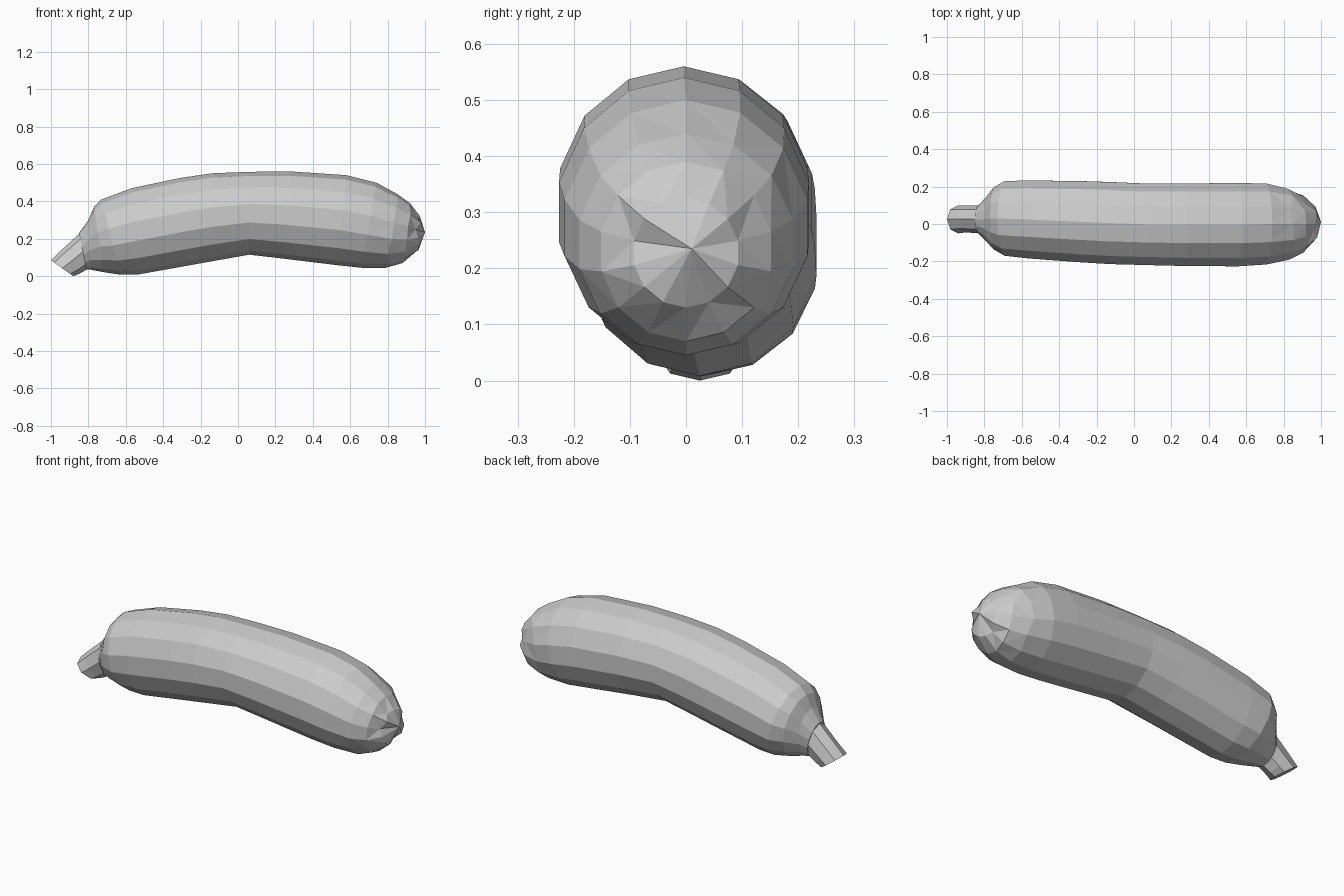
import bpy
import bmesh
import random
from math import cos, sin, tau

cube = bpy.data.objects.get("Cube")
if cube:
    bpy.data.objects.remove(cube)

random.seed(4)

grey = bpy.data.materials.new("plain grey")
grey.use_nodes = True
COLOUR = (0.6, 0.6, 0.6, 1)
grey.diffuse_color = COLOUR
grey.node_tree.nodes["Principled BSDF"].inputs["Base Color"].default_value = COLOUR


def ring(bm, bottom, top, y_min, y_max, sides, jitter=0.0):
    """Elliptical ring leaning from a bottom to a top (x, z) point."""
    verts = []
    for i in range(sides):
        a = tau * i / sides
        t = 0.5 + 0.5 * cos(a)
        y = (y_min + y_max) / 2 + (y_max - y_min) / 2 * sin(a)
        x = bottom[0] + (top[0] - bottom[0]) * t
        z = bottom[1] + (top[1] - bottom[1]) * t
        if 0 < i < sides and i != sides // 2:
            x += random.uniform(-jitter, jitter)
        verts.append(bm.verts.new((x, y, z)))
    return verts


def loft(name, stations, sides, tip=None, jitter_from=9.0):
    """Skin the rings, cap the start, and close the end to a tip or a cap."""
    bm = bmesh.new()
    rings = [ring(bm, *s, sides, 0.015 if s[0][0] > jitter_from else 0)
             for s in stations]
    for a, b in zip(rings, rings[1:]):
        for i in range(sides):
            j = (i + 1) % sides
            bm.faces.new((a[i], a[j], b[j], b[i]))
    bm.faces.new(rings[0])
    if tip:
        end = bm.verts.new(tip)
        for i in range(sides):
            bm.faces.new((rings[-1][i], rings[-1][(i + 1) % sides], end))
    else:
        bm.faces.new(rings[-1])
    # Irregular triangles on the rounded end
    bmesh.ops.triangulate(bm, faces=[
        f for f in bm.faces if f.calc_center_median().x > jitter_from])
    bmesh.ops.recalc_face_normals(bm, faces=bm.faces)
    mesh = bpy.data.meshes.new(name)
    bm.to_mesh(mesh)
    bm.free()
    mesh.materials.append(grey)
    obj = bpy.data.objects.new(name, mesh)
    bpy.context.collection.objects.link(obj)
    return obj


# Curved fruit body: bottom (x, z), top (x, z), back and front width
body = [
    ((-0.81, 0.035), (-0.85, 0.23), -0.05, 0.10),
    ((-0.79, 0.035), (-0.80, 0.30), -0.09, 0.14),
    ((-0.72, 0.022), (-0.77, 0.37), -0.14, 0.20),
    ((-0.63, 0.008), (-0.73, 0.41), -0.175, 0.235),
    ((-0.54, 0.008), (-0.57, 0.47), -0.19, 0.238),
    ((-0.26, 0.058), (-0.31, 0.525), -0.21, 0.235),
    ((-0.11, 0.085), (-0.14, 0.55), -0.22, 0.23),
    ((0.06, 0.115), (0.06, 0.558), -0.225, 0.222),
    ((0.25, 0.093), (0.28, 0.56), -0.23, 0.222),
    ((0.52, 0.06), (0.58, 0.54), -0.232, 0.225),
    ((0.66, 0.045), (0.74, 0.50), -0.222, 0.222),
    ((0.79, 0.045), (0.85, 0.44), -0.195, 0.195),
    ((0.88, 0.07), (0.92, 0.39), -0.155, 0.155),
    ((0.95, 0.13), (0.97, 0.325), -0.095, 0.095),
]
loft("fruit_body", body, 14, tip=(1.0, 0.01, 0.235), jitter_from=0.7)

# Short stem with a slanted cut end
stem = [
    ((-0.88, 0.0), (-1.0, 0.085), -0.05, 0.10),
    ((-0.85, 0.012), (-0.95, 0.135), -0.045, 0.10),
    ((-0.80, 0.04), (-0.845, 0.23), -0.05, 0.10),
]
loft("cut_stem", stem, 8)
